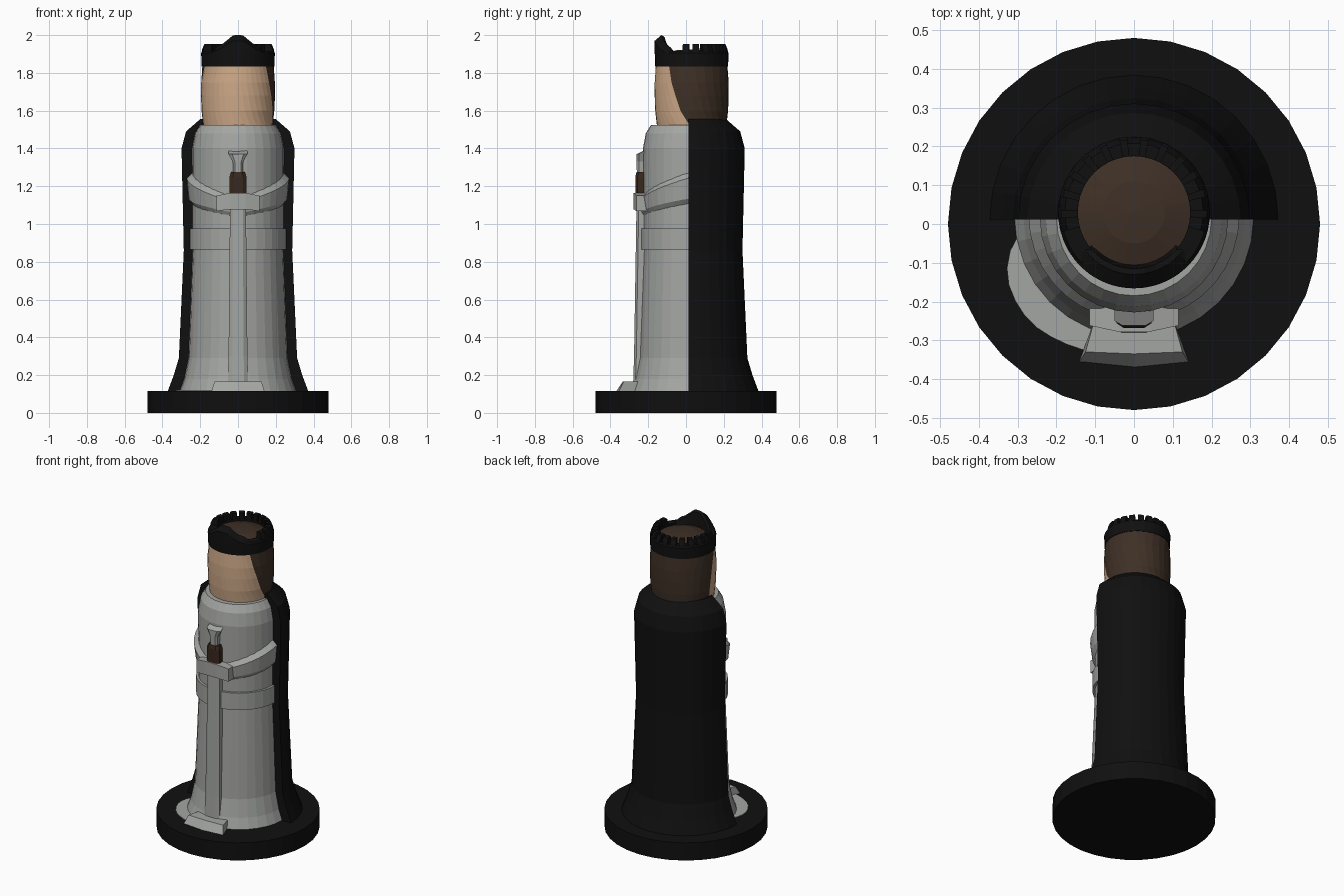
import bpy, bmesh
from math import sin, cos, radians

cube = bpy.data.objects.get("Cube")
if cube:
    bpy.data.objects.remove(cube, do_unlink=True)


def material(name, color):
    m = bpy.data.materials.new(name)
    m.use_nodes = True
    m.diffuse_color = (*color, 1)
    m.node_tree.nodes["Principled BSDF"].inputs["Base Color"].default_value = (*color, 1)
    return m


BLACK = material("black", (0.005, 0.005, 0.005))
GREY = material("grey", (0.37, 0.38, 0.365))
SKIN = material("skin", (0.62, 0.40, 0.25))
HAIR = material("dark brown", (0.048, 0.029, 0.019))
GRIP = material("grip brown", (0.04, 0.021, 0.012))


def point(angle, r, z, cy):
    """Point around the axis; angle 0 faces the front, positive towards +x."""
    a = radians(angle)
    return (r * sin(a), cy - r * cos(a), z)


def build(name, mat, lofts, ring=False):
    """Join closed loops of points into solids, all in one object."""
    bm = bmesh.new()
    for loops in lofts:
        rows = [[bm.verts.new(p) for p in loop] for loop in loops]
        n = len(rows[0])
        pairs = list(zip(rows, rows[1:])) + ([(rows[-1], rows[0])] if ring else [])
        for a, b in pairs:
            for i in range(n):
                j = (i + 1) % n
                bm.faces.new((a[i], a[j], b[j], b[i]))
        if not ring:
            bm.faces.new(rows[0])
            bm.faces.new(rows[-1])
    bmesh.ops.remove_doubles(bm, verts=bm.verts[:], dist=0.0001)
    bmesh.ops.recalc_face_normals(bm, faces=bm.faces[:])
    mesh = bpy.data.meshes.new(name)
    bm.to_mesh(mesh)
    bm.free()
    mesh.materials.append(mat)
    obj = bpy.data.objects.new(name, mesh)
    bpy.context.collection.objects.link(obj)
    return obj


def sector(section, a0, a1, n, cy):
    """Loops of a cross-section swept from angle a0 to a1."""
    angles = [a0 + (a1 - a0) * i / n for i in range(n + 1)]
    return [[point(a, r, z, cy) for r, z in section(a)] for a in angles]


def revolve(name, mat, profile, cy, n=32):
    loops = sector(lambda a: profile, 0, 360, n, cy)[:-1]
    return build(name, mat, [loops], ring=True)


def interpolate(table, x):
    for (x0, y0), (x1, y1) in zip(table, table[1:]):
        if x <= x1:
            return y0 + (y1 - y0) * (x - x0) / (x1 - x0)
    return table[-1][1]


BODY_Y, HEAD_Y = 0.015, 0.03

# Round stand
revolve("stand", BLACK, [(0, 0), (0.48, 0), (0.48, 0.115), (0, 0.115)], 0)

# Robe and belt
revolve("robe", GREY, [(0.05, 0.11), (0.31, 0.11), (0.285, 0.18), (0.262, 0.29),
                       (0.24, 0.86), (0.243, 1.40), (0.228, 1.48),
                       (0.2, 1.525), (0.05, 1.525)], BODY_Y)
revolve("belt", GREY, [(0.22, 0.865), (0.255, 0.865), (0.255, 0.975), (0.22, 0.975)], BODY_Y)

# Robe hem spilling onto one side of the stand
HEM = [(-82, 0.30), (-72, 0.345), (-60, 0.37), (-45, 0.38), (-15, 0.36)]
build("robe_train", GREY, [sector(
    lambda a: [(0.25, 0.113), (interpolate(HEM, a), 0.113),
               (interpolate(HEM, a), 0.12), (0.25, 0.12)], -82, -15, 10, BODY_Y)])

# Cloak over the back half
CLOAK = [(0.15, 0.11), (0.372, 0.115), (0.34, 0.20), (0.313, 0.29), (0.287, 0.86),
         (0.299, 1.40), (0.275, 1.49), (0.2, 1.555), (0.15, 1.555)]
build("cloak", BLACK, [sector(lambda a: CLOAK, 90, 270, 16, 0.012)])


# Sleeves meeting at the front
def sleeve(a):
    t = min(abs(a) / 90, 1)
    low, high, r = 1.01 + 0.08 * t, 1.14 + 0.14 * t, 0.262 + 0.01 * t
    return [(0.225, low), (r - 0.01, low + 0.045), (r, high - 0.035), (0.235, high)]


build("sleeves", GREY, [sector(sleeve, -92, 92, 18, BODY_Y)])

# Head: face in front, hair behind, meeting along a sloping hairline
LEVELS = [(1.52, 0.184, -90, 87), (1.6, 0.193, -91, 72), (1.68, 0.196, -88, 64),
          (1.75, 0.196, -84, 57), (1.85, 0.189, -69, 50)]


def head_part(back):
    loops = []
    for i in range(17):
        loop = []
        for z, r, left, right in LEVELS:
            start, end = (right, left + 360) if back else (left, right)
            loop.append(point(start + (end - start) * i / 16, r, z, HEAD_Y))
        a = 180 if back else 0
        inner = [(x * 0.5, HEAD_Y + (y - HEAD_Y) * 0.5, z) for x, y, z in (loop[-1], loop[0])]
        loops.append(loop + inner)
    return [loops]


build("face", SKIN, head_part(False))
build("hair_back", HAIR, head_part(True))
revolve("hair_top", HAIR, [(0, 1.84), (0.16, 1.84), (0.15, 1.90),
                           (0.08, 1.92), (0, 1.925)], HEAD_Y)

# Crown: band, teeth round the sides and back, raised peak in front
revolve("crown_band", BLACK, [(0.145, 1.835), (0.193, 1.835), (0.195, 1.905),
                              (0.188, 1.915), (0.145, 1.915)], HEAD_Y, 40)
TOOTH = [(0.145, 1.90), (0.194, 1.90), (0.19, 1.925), (0.178, 1.953), (0.145, 1.953)]
TEETH = 13
STEP = 216 / TEETH
build("crown_teeth", BLACK, [
    sector(lambda a: TOOTH, 72 + STEP * (k + 0.17), 72 + STEP * (k + 0.83), 2, HEAD_Y)
    for k in range(TEETH)])

PEAK = [(0, 2.0), (9, 2.0), (20, 1.975), (31, 1.953), (40, 1.945), (52, 1.918)]


def peak(a):
    h = interpolate(PEAK, abs(a))
    return [(0.135, 1.90), (0.196, 1.90), (0.196, max(h - 0.03, 1.905)),
            (0.16, h), (0.145, h - 0.01)]


build("crown_peak", BLACK, [sector(peak, -52, 52, 20, HEAD_Y)])


# Sword standing point down
def bar(z, w, front, tilt=0.0):
    back, ease = -0.20, 0.012
    return [(-w, back, z + tilt), (-w, front + ease, z), (-w * 0.6, front, z),
            (w * 0.6, front, z), (w, front + ease, z), (w, back, z + tilt)]


build("sword_blade", GREY, [[bar(0.15, 0.055, -0.28), bar(0.3, 0.05, -0.275),
                             bar(1.1, 0.042, -0.262)]])
build("sword_grip", GRIP, [[bar(1.15, 0.045, -0.268), bar(1.25, 0.045, -0.268),
                            bar(1.275, 0.036, -0.262)]])
build("sword_pommel", GREY, [[bar(1.26, 0.025, -0.26), bar(1.33, 0.028, -0.262),
                              bar(1.37, 0.05, -0.262, 0.03)]])


def guard(x, front, low, high):
    return [(x, -0.19, low), (x, front, low), (x, front, high), (x, -0.19, high)]


build("sword_guard", GREY, [[guard(x, *size) for x, size in (
    (-0.115, (-0.262, 1.068, 1.15)), (-0.04, (-0.278, 1.078, 1.165)),
    (0.04, (-0.278, 1.078, 1.165)), (0.115, (-0.262, 1.068, 1.15)))]])

# Wedge under the sword tip
build("sword_rest", GREY, [[[(s * 0.142, -0.358, 0.11), (s * 0.125, -0.33, 0.165),
                             (s * 0.10, -0.24, 0.165), (s * 0.10, -0.24, 0.11)]
                            if s else [(0, -0.372, 0.11), (0, -0.335, 0.165),
                                       (0, -0.24, 0.165), (0, -0.24, 0.11)]
                            for s in (-1, 0, 1)]])
